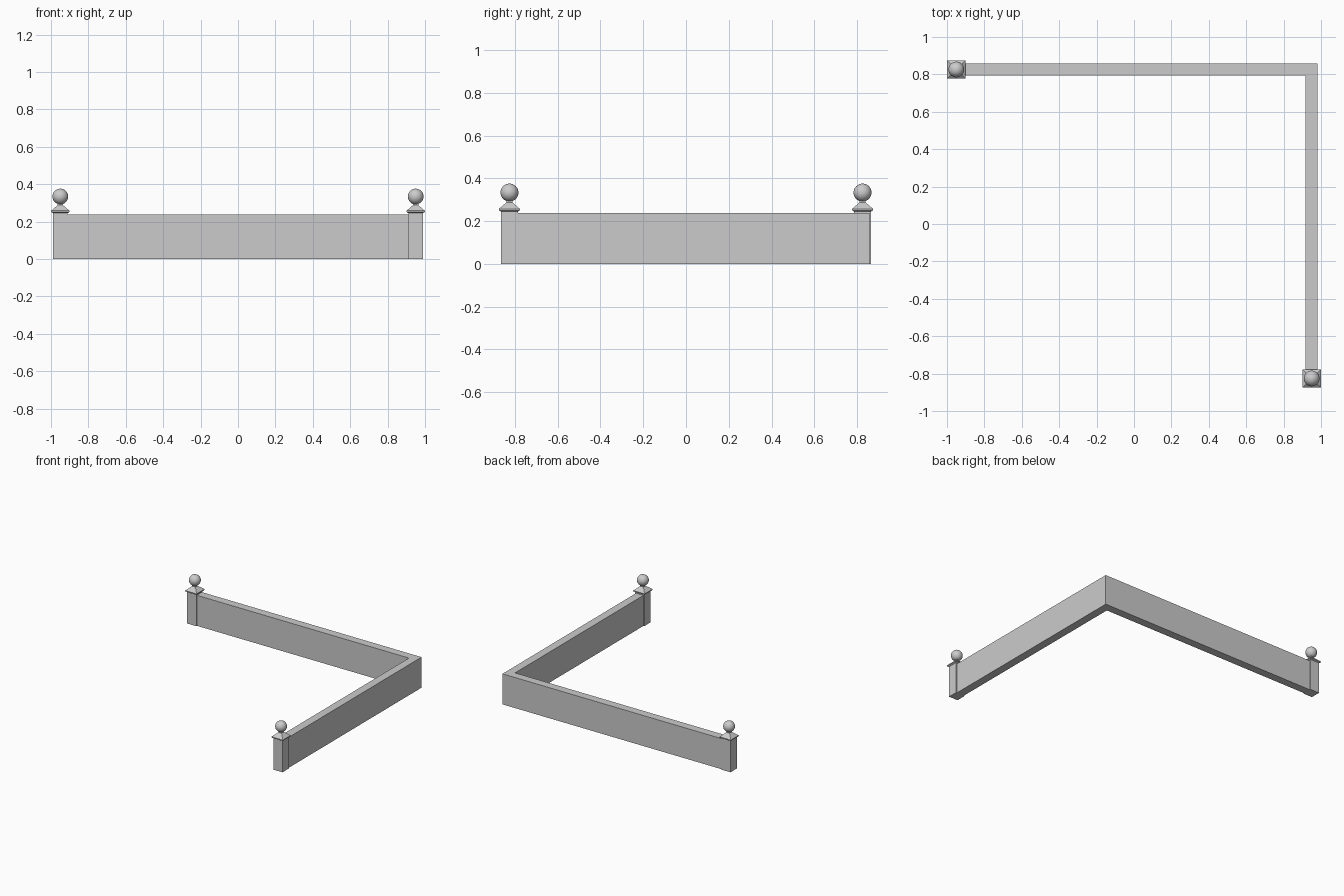
import bpy, bmesh

if "Cube" in bpy.data.objects:
    bpy.data.objects.remove(bpy.data.objects["Cube"])

POST_X, POST_Y = 0.95, 0.826   # post centres (mirrored across the diagonal)
WALL_HALF, WALL_TOP = 0.032, 0.238


def make_object(name, bm):
    bmesh.ops.recalc_face_normals(bm, faces=bm.faces)
    mesh = bpy.data.meshes.new(name)
    bm.to_mesh(mesh)
    bm.free()
    obj = bpy.data.objects.new(name, mesh)
    bpy.context.collection.objects.link(obj)
    return obj


def square_stack(name, x, y, profile):
    """Square-section solid through a list of (half width, height)."""
    bm = bmesh.new()
    rings = [[bm.verts.new((x + sx * h, y + sy * h, z))
              for sx, sy in ((-1, -1), (1, -1), (1, 1), (-1, 1))]
             for h, z in profile]
    for low, high in zip(rings, rings[1:]):
        for i in range(4):
            j = (i + 1) % 4
            bm.faces.new((low[i], low[j], high[j], high[i]))
    bm.faces.new(rings[0][::-1])
    bm.faces.new(rings[-1])
    return make_object(name, bm)


# L-shaped wall, extruded from its plan outline
w = WALL_HALF
outline = [(-POST_X, POST_Y + w), (-POST_X, POST_Y - w),
           (POST_X - w, POST_Y - w), (POST_X - w, -POST_Y),
           (POST_X + w, -POST_Y), (POST_X + w, POST_Y + w)]
bm = bmesh.new()
base = bm.faces.new([bm.verts.new((x, y, 0)) for x, y in outline])
top = bmesh.ops.extrude_face_region(bm, geom=[base], use_keep_orig=True)
for v in top["geom"]:
    if isinstance(v, bmesh.types.BMVert):
        v.co.z = WALL_TOP
make_object("corner_wall", bm)

# End posts with pyramid caps and ball finials
for side, x, y in (("left", -POST_X, POST_Y), ("right", POST_X, -POST_Y)):
    square_stack(side + "_post", x, y, [(0.039, 0), (0.039, 0.252)])
    square_stack(side + "_post_cap", x, y,
                 [(0.036, 0.243), (0.049, 0.251), (0.049, 0.258),
                  (0.014, 0.288), (0.014, 0.298)])
    bm = bmesh.new()
    bmesh.ops.create_uvsphere(bm, u_segments=32, v_segments=16, radius=0.042)
    bmesh.ops.translate(bm, verts=bm.verts, vec=(x, y, 0.334))
    for f in bm.faces:
        f.smooth = True
    make_object(side + "_ball_finial", bm)
